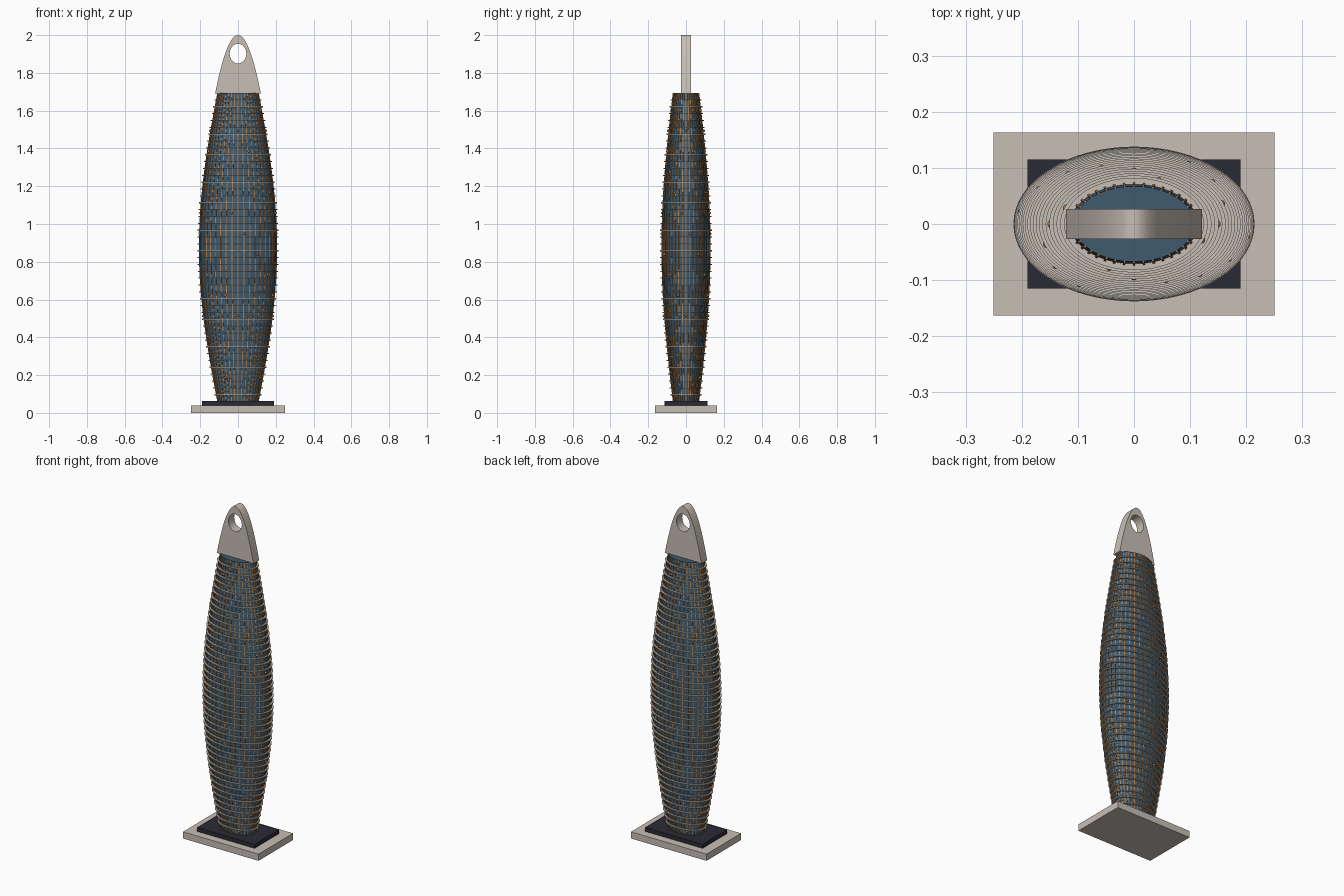
import bpy, bmesh, math
from mathutils import Matrix

cube = bpy.data.objects.get("Cube")
if cube:
    bpy.data.objects.remove(cube, do_unlink=True)


def material(name, r, g, b):
    m = bpy.data.materials.new(name)
    m.use_nodes = True
    m.diffuse_color = (r, g, b, 1)
    m.node_tree.nodes["Principled BSDF"].inputs["Base Color"].default_value = (r, g, b, 1)
    return m


STONE = material("warm stone", 0.57, 0.52, 0.46)
GLASS = material("blue glass", 0.05, 0.105, 0.155)
BRONZE = material("bronze", 0.46, 0.21, 0.07)
DARK = material("dark slate", 0.023, 0.023, 0.035)

BOTTOM, TOP, FLOORS, MULLIONS = 0.06, 1.693, 45, 40
STEP = (TOP - BOTTOM) / FLOORS


def radii(z, grow=0.0):
    """Half widths of the oval tower at height z."""
    s = math.sin(math.pi * (z - BOTTOM) / (TOP - BOTTOM))
    return 0.107 + 0.097 * s + grow, 0.067 + 0.06 * s + grow


def on_tower(angle, z, grow=0.0):
    a, b = radii(z, grow)
    return a * math.sin(angle), -b * math.cos(angle), z


def finish(name, bm, mat, smooth=True):
    bmesh.ops.recalc_face_normals(bm, faces=bm.faces)
    mesh = bpy.data.meshes.new(name)
    bm.to_mesh(mesh)
    bm.free()
    mesh.materials.append(mat)
    ob = bpy.data.objects.new(name, mesh)
    bpy.context.collection.objects.link(ob)
    if smooth:
        smooth_object(ob)
    return ob


def smooth_object(ob):
    bpy.ops.object.select_all(action='DESELECT')
    ob.select_set(True)
    bpy.context.view_layer.objects.active = ob
    bpy.ops.object.shade_smooth_by_angle(angle=math.radians(35))


def box(name, sx, sy, z0, z1, mat):
    bm = bmesh.new()
    place = Matrix.Translation((0, 0, (z0 + z1) / 2)) @ Matrix.Diagonal((sx, sy, z1 - z0, 1))
    bmesh.ops.create_cube(bm, size=1, matrix=place)
    finish(name, bm, mat, smooth=False)


# Ground plate and plinth
box("base_plate", 0.5, 0.326, 0, 0.04, STONE)
box("plinth", 0.38, 0.23, 0.04, 0.064, DARK)

# Bulging oval glass body
bm = bmesh.new()
SEG = 80
rings = [[bm.verts.new(on_tower(math.tau * i / SEG, BOTTOM + STEP * k)) for i in range(SEG)]
         for k in range(FLOORS + 1)]
for low, high in zip(rings, rings[1:]):
    for i in range(SEG):
        j = (i + 1) % SEG
        bm.faces.new((low[i], low[j], high[j], high[i]))
bm.faces.new(rings[0])
bm.faces.new(rings[-1])
finish("glass_body", bm, GLASS)

# Projecting floor slabs
bm = bmesh.new()
for k in range(1, FLOORS):
    z = BOTTOM + STEP * k
    a, b = radii(z, 0.011)
    place = Matrix.Translation((0, 0, z)) @ Matrix.Diagonal((a, b, 1, 1))
    bmesh.ops.create_cone(bm, cap_ends=True, segments=64, radius1=1, radius2=1,
                          depth=0.006, matrix=place)
finish("floor_slabs", bm, STONE)

# Slender vertical mullions that follow the bulge
bm = bmesh.new()
for n in range(MULLIONS):
    t = math.tau * n / MULLIONS
    previous = None
    for k in range(FLOORS + 1):
        z = BOTTOM + STEP * k
        x, y, _ = on_tower(t, z)
        a, b = radii(z)
        nx, ny = math.sin(t) / a, -math.cos(t) / b
        length = math.hypot(nx, ny)
        nx, ny = nx / length, ny / length
        section = [bm.verts.new((x + nx * out - ny * side, y + ny * out + nx * side, z))
                   for out, side in ((-0.002, -0.002), (-0.002, 0.002),
                                     (0.003, 0.002), (0.003, -0.002))]
        if previous:
            for i in range(4):
                j = (i + 1) % 4
                bm.faces.new((previous[i], previous[j], section[j], section[i]))
        else:
            bm.faces.new(section)
        previous = section
    bm.faces.new(previous)
finish("mullions", bm, BRONZE, smooth=False)

# Small round lights spiralling up the facade, four to a level
bm = bmesh.new()
for level in range(14):
    z = BOTTOM + STEP * (3.5 + 3 * level)
    for quarter in range(4):
        t = math.radians(60 - 20 * level + 90 * quarter)
        bmesh.ops.create_uvsphere(bm, u_segments=10, v_segments=6, radius=0.007,
                                  matrix=Matrix.Translation(on_tower(t, z, 0.004)))
finish("facade_lights", bm, BRONZE)

# Parabolic crown blade with an oval opening
curve = bpy.data.curves.new("crown", 'CURVE')
curve.dimensions = '2D'
curve.fill_mode = 'BOTH'
curve.extrude = 0.027
HALF, BASE, PEAK = 0.121, 1.69, 2.0
arch = [(HALF * i / 24, PEAK - (PEAK - BASE) * (abs(i) / 24) ** 2) for i in range(-24, 25)]
opening = [(0.044 * math.cos(math.tau * i / 40), 1.902 + 0.052 * math.sin(math.tau * i / 40))
           for i in range(40)]
for outline in (arch, opening):
    spline = curve.splines.new('POLY')
    spline.points.add(len(outline) - 1)
    for point, (x, z) in zip(spline.points, outline):
        point.co = (x, z, 0, 1)
    spline.use_cyclic_u = True
curve.materials.append(STONE)
crown = bpy.data.objects.new("crown", curve)
crown.rotation_euler.x = math.pi / 2
bpy.context.collection.objects.link(crown)
bpy.ops.object.select_all(action='DESELECT')
crown.select_set(True)
bpy.context.view_layer.objects.active = crown
bpy.ops.object.convert(target='MESH')
smooth_object(bpy.context.view_layer.objects.active)
